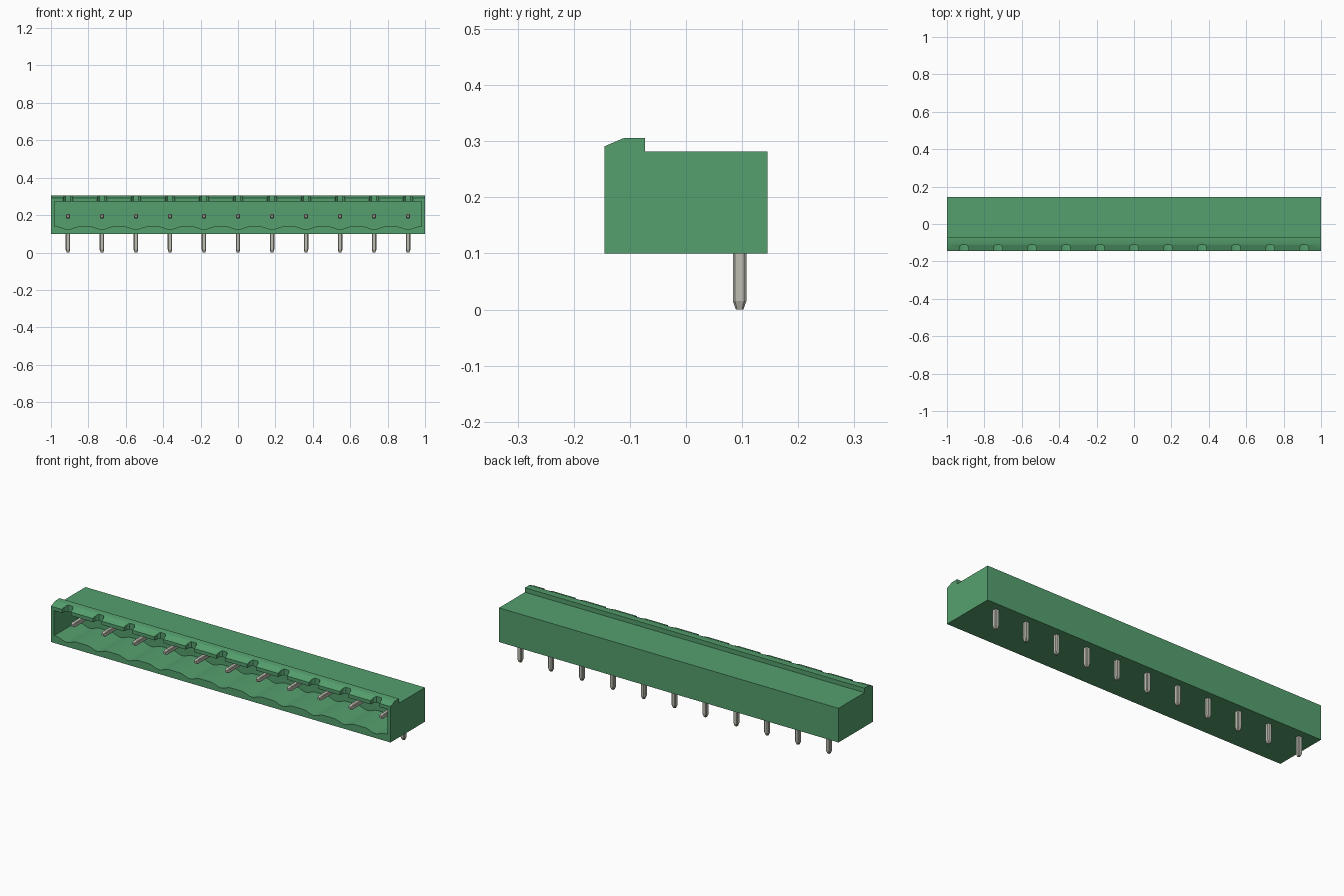
import bpy, bmesh, math
from mathutils import Vector

cube = bpy.data.objects.get("Cube")
if cube:
    bpy.data.objects.remove(cube, do_unlink=True)

COUNT, PITCH = 11, 2 / 11
PIN_X = [(i - (COUNT - 1) / 2) * PITCH for i in range(COUNT)]


def material(name, rgb):
    m = bpy.data.materials.new(name)
    m.use_nodes = True
    m.diffuse_color = (*rgb, 1)
    bsdf = m.node_tree.nodes["Principled BSDF"]
    bsdf.inputs["Base Color"].default_value = (*rgb, 1)
    bsdf.inputs["Roughness"].default_value = 0.6
    return m


green = material("green plastic", (0.091, 0.350, 0.156))
metal = material("tinned metal", (0.515, 0.515, 0.445))


def loft(bm, rings):
    """Skin a closed solid through a list of matching rings of points."""
    rows = [[bm.verts.new(p) for p in ring] for ring in rings]
    n = len(rows[0])
    for a, b in zip(rows, rows[1:]):
        for i in range(n):
            j = (i + 1) % n
            bm.faces.new((a[i], a[j], b[j], b[i]))
    bm.faces.new(rows[0][::-1])
    bm.faces.new(rows[-1])


def finish(name, bm, mat):
    bmesh.ops.recalc_face_normals(bm, faces=bm.faces)
    me = bpy.data.meshes.new(name)
    bm.to_mesh(me)
    bm.free()
    me.materials.append(mat)
    ob = bpy.data.objects.new(name, me)
    bpy.context.collection.objects.link(ob)
    return ob


def activate(ob):
    bpy.ops.object.select_all(action='DESELECT')
    ob.select_set(True)
    bpy.context.view_layer.objects.active = ob


def cut(ob, cutter):
    cutter.hide_render = True
    mod = ob.modifiers.new("cut", 'BOOLEAN')
    mod.operation, mod.solver, mod.object = 'DIFFERENCE', 'EXACT', cutter
    activate(ob)
    bpy.ops.object.modifier_apply(modifier=mod.name)
    bpy.data.objects.remove(cutter, do_unlink=True)


# Housing: side profile with a raised front lip, extruded along x
side = [(-0.145, 0.1), (0.145, 0.1), (0.145, 0.282), (-0.073, 0.282),
        (-0.073, 0.306), (-0.11, 0.306), (-0.145, 0.291)]
bm = bmesh.new()
loft(bm, [[(x, y, z) for y, z in side] for x in (-1, 1)])
housing = finish("housing", bm, green)

# Socket cavity: open at the front, floor dips in a shallow trough under each pin
FLOOR, DIP, HALF = 0.139, 0.016, 0.06
outline = [(-0.982, 0.272), (-0.982, FLOOR)]
for px in PIN_X:
    for k in range(11):
        t = k / 5 - 1
        outline.append((px + t * HALF, FLOOR - DIP * (1 + math.cos(math.pi * t)) / 2))
outline += [(0.982, FLOOR), (0.982, 0.272)]
bm = bmesh.new()
loft(bm, [[(x, y, z) for x, z in outline] for y in (-0.2, 0.05)])
cut(housing, finish("cavity_cutter", bm, green))

# Coding notches through the front lip, one above each pin
half_notch = [(0.026, -0.16), (0.026, -0.145), (0.022, -0.121), (0.014, -0.112)]
notch = half_notch + [(-x, y) for x, y in reversed(half_notch)]
bm = bmesh.new()
for px in PIN_X:
    loft(bm, [[(px + x, y, z) for x, y in notch] for z in (0.25, 0.33)])
cut(housing, finish("notch_cutter", bm, green))
activate(housing)
bpy.ops.object.shade_smooth_by_angle(angle=math.radians(25))


# Contact pins: chamfered bars with tapered tips
def bar(bm, tip, end, u, v, half, chamfer, taper):
    tip, end, u, v = map(Vector, (tip, end, u, v))
    a, b = half, half - chamfer
    section = [(a, -b), (a, b), (b, a), (-b, a), (-a, b), (-a, -b), (-b, -a), (b, -a)]
    direction = (end - tip).normalized()
    stations = [(tip, 0.55), (tip + direction * taper, 1), (end, 1)]
    loft(bm, [[c + (u * p + v * q) * s for p, q in section] for c, s in stations])


for i, px in enumerate(PIN_X):
    # Solder leg below the housing
    bm = bmesh.new()
    bar(bm, (px, 0.0955, 0), (px, 0.0955, 0.205), (1, 0, 0), (0, 1, 0), 0.012, 0.004, 0.015)
    finish(f"solder_leg_{i + 1}", bm, metal)
    # Mating contact inside the cavity
    bm = bmesh.new()
    bar(bm, (px, -0.1, 0.194), (px, 0.1, 0.194), (1, 0, 0), (0, 0, 1), 0.011, 0.003, 0.012)
    finish(f"contact_{i + 1}", bm, metal)
